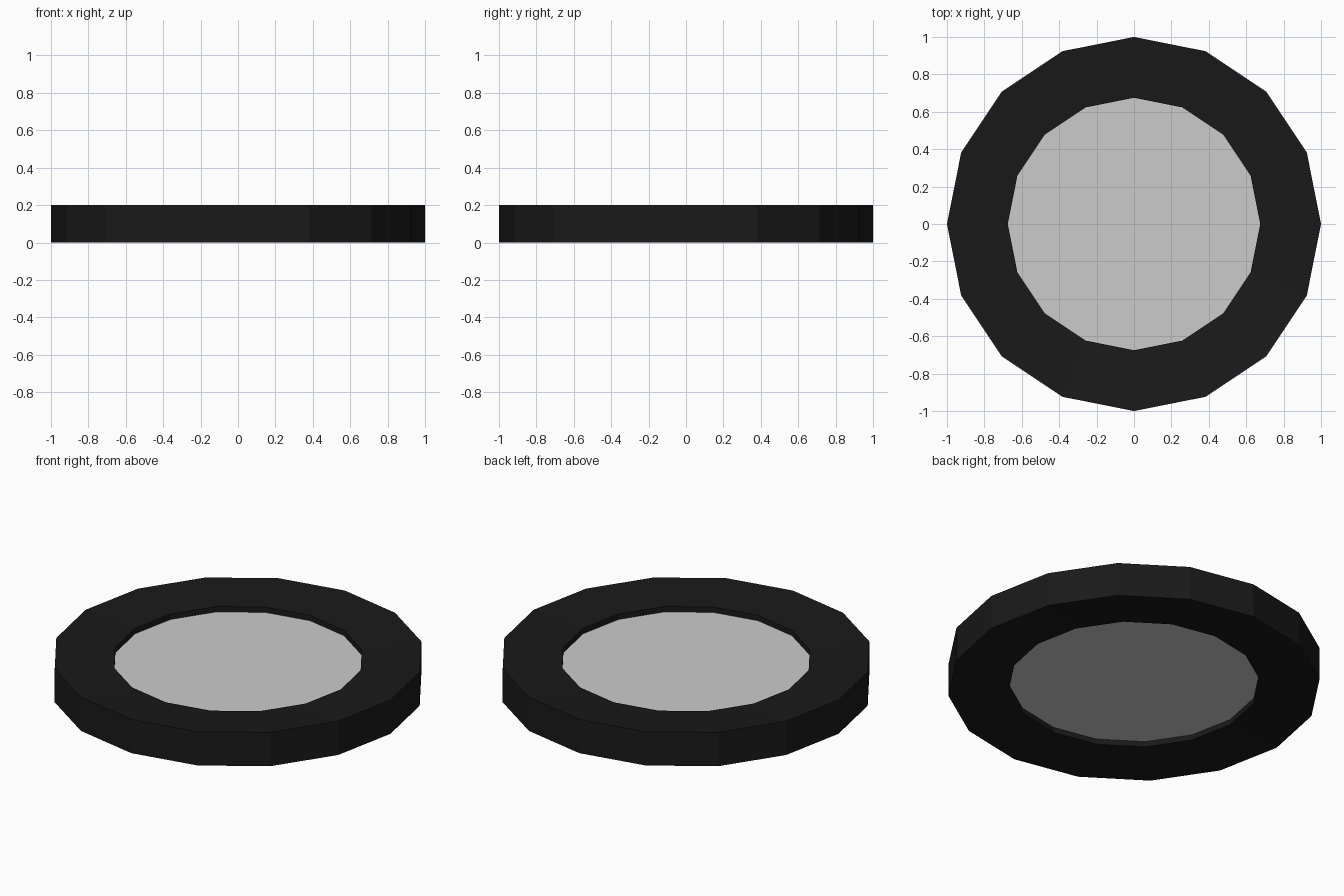
import bpy, math

if "Cube" in bpy.data.objects:
    bpy.data.objects.remove(bpy.data.objects["Cube"])

SIDES = 16


def ring_points(radius, z):
    return [(radius * math.cos(2 * math.pi * i / SIDES),
             radius * math.sin(2 * math.pi * i / SIDES), z) for i in range(SIDES)]


def lathe(name, profile):
    """Revolve a closed (radius, z) profile into a flat-faced ring."""
    n = len(profile)
    verts = [p for r, z in profile for p in ring_points(r, z)]
    faces = []
    for a in range(n):
        b = (a + 1) % n
        for i in range(SIDES):
            j = (i + 1) % SIDES
            faces.append((a * SIDES + i, a * SIDES + j, b * SIDES + j, b * SIDES + i))
    mesh = bpy.data.meshes.new(name)
    mesh.from_pydata(verts, [], faces)
    obj = bpy.data.objects.new(name, mesh)
    bpy.context.collection.objects.link(obj)
    return obj


# Black tyre whose side walls dip slightly towards the hub
tyre = lathe("tyre", [(1.0, 0.0), (1.0, 0.2), (0.675, 0.177), (0.675, 0.023)])
black = bpy.data.materials.new("black_rubber")
black.diffuse_color = (0.01, 0.01, 0.01, 1)
black.use_nodes = True
black.node_tree.nodes["Principled BSDF"].inputs["Base Color"].default_value = black.diffuse_color
tyre.data.materials.append(black)

# Recessed grey hub disc filling the hole
bpy.ops.mesh.primitive_cylinder_add(vertices=SIDES, radius=0.675, depth=0.09,
                                    location=(0, 0, 0.1))
bpy.context.object.name = "hub_disc"
